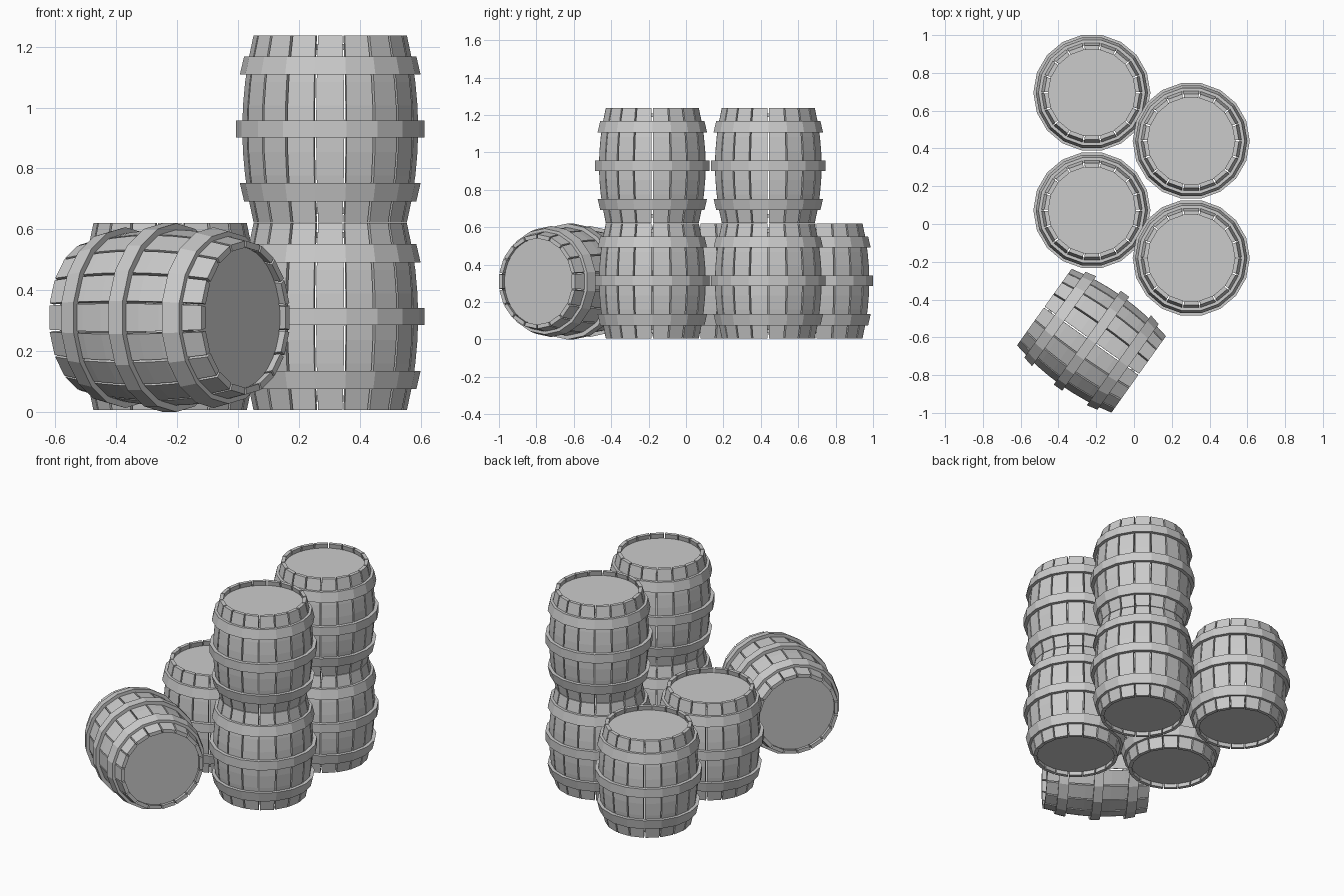
import bpy, bmesh
from math import sin, cos, pi, radians
from mathutils import Vector, Matrix

if "Cube" in bpy.data.objects:
    bpy.data.objects.remove(bpy.data.objects["Cube"])

SIDES = 18            # staves per barrel
HALF = 0.307          # half barrel height
STEP = 2 * pi / SIDES


def bulge(z):
    """Outer stave radius at height z from the barrel middle."""
    return 0.289 - 0.037 * (z / HALF) ** 2


def polar(r, a, z):
    return Vector((r * cos(a), r * sin(a), z))


def to_mesh(bm, name):
    bmesh.ops.recalc_face_normals(bm, faces=bm.faces)
    me = bpy.data.meshes.new(name)
    bm.to_mesh(me)
    bm.free()
    return me


def loft(bm, loops, closed=False):
    """Bridge a list of 4-point sections; cap the ends unless closed."""
    rings = [[bm.verts.new(p) for p in lp] for lp in loops]
    pairs = list(zip(rings, rings[1:]))
    if closed:
        pairs.append((rings[-1], rings[0]))
    for a, b in pairs:
        for i in range(4):
            j = (i + 1) % 4
            bm.faces.new((a[i], a[j], b[j], b[i]))
    if not closed:
        bm.faces.new(rings[0])
        bm.faces.new(rings[-1])


# Curved planks with narrow gaps between them
def make_staves():
    bm = bmesh.new()
    segs = 8
    for k in range(SIDES):
        mid = -pi / 2 + k * STEP
        loops = []
        for s in range(segs + 1):
            z = HALF * (2 * s / segs - 1)
            r = bulge(z)
            h = STEP / 2 - 0.004 / r
            ri = r - 0.022
            loops.append([polar(r, mid - h, z), polar(r, mid + h, z),
                          polar(ri, mid + h, z), polar(ri, mid - h, z)])
        loft(bm, loops)
    return to_mesh(bm, "staves")


# Three hoops: outer radius at lower and upper edge
def make_hoops():
    bm = bmesh.new()
    for z0, z1, r0, r1 in ((-0.028, 0.028, 0.31, 0.31),
                           (0.178, 0.238, 0.297, 0.283),
                           (-0.238, -0.178, 0.283, 0.297)):
        loops = []
        for k in range(SIDES):
            a = -pi / 2 + (k + 0.5) * STEP
            loops.append([polar(r0, a, z0), polar(r1, a, z1),
                          polar(r1 - 0.028, a, z1), polar(r0 - 0.028, a, z0)])
        loft(bm, loops, closed=True)
    return to_mesh(bm, "hoops")


# Recessed lids at both ends
def make_heads():
    bm = bmesh.new()
    for sgn in (-1, 1):
        bmesh.ops.create_cone(
            bm, cap_ends=True, segments=SIDES, radius1=0.237, radius2=0.237, depth=0.02,
            matrix=Matrix.Translation((0, 0, sgn * (HALF - 0.038)))
            @ Matrix.Rotation(STEP / 2 - pi / 2, 4, 'Z'))
    return to_mesh(bm, "heads")


parts = [make_staves(), make_hoops(), make_heads()]


def barrel(name, loc, rot=(0, 0, 0)):
    for me in parts:
        ob = bpy.data.objects.new(f"{name}_{me.name}", me)
        ob.location = loc
        ob.rotation_euler = rot
        bpy.context.collection.objects.link(ob)


# Standing barrels, two of them stacked double
low, high = 0.313, 0.930
barrel("back_left_barrel", (-0.223, 0.695, low))
barrel("middle_left_barrel", (-0.223, 0.073, low))
for label, y in (("rear", 0.44), ("front", -0.18)):
    barrel(f"{label}_lower_barrel", (0.303, y, low))
    barrel(f"{label}_upper_barrel", (0.303, y, high))

# Barrel lying on its side
barrel("lying_barrel", (-0.225, -0.618, 0.31), (0, radians(90), radians(-35.5)))
